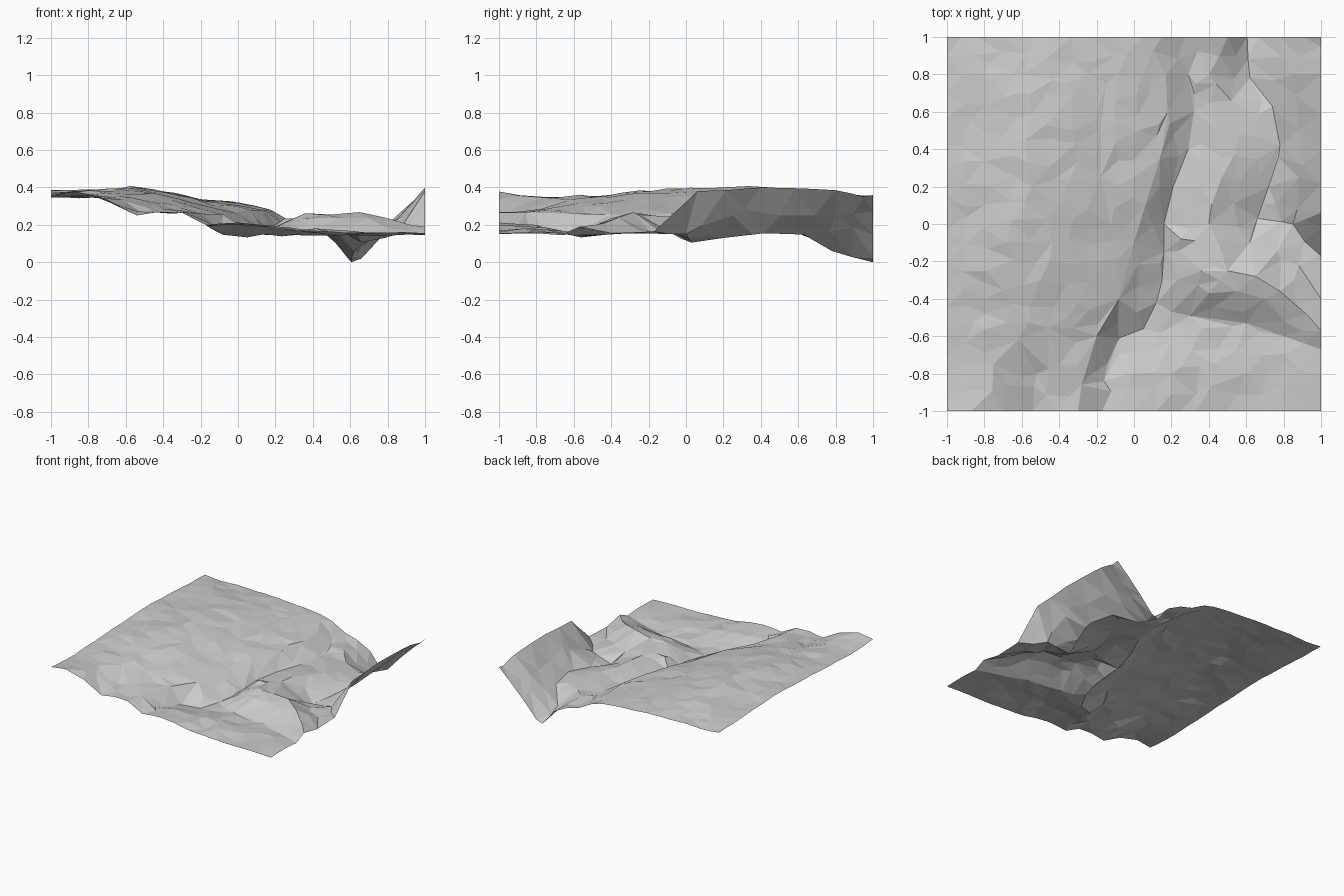
import bpy, random
from mathutils import Vector
from mathutils.geometry import delaunay_2d_cdt
from mathutils.bvhtree import BVHTree

if "Cube" in bpy.data.objects:
    bpy.data.objects.remove(bpy.data.objects["Cube"])

random.seed(4)

# Border profiles of the square terrain sheet
front = [(-1, .36), (-.87, .378), (-.7, .335), (-.54, .25), (-.42, .27), (-.3, .265),
         (-.17, .198), (0, .212), (.12, .2), (.25, .175), (.5, .162), (1, .15)]
back = [(-1, .355), (-.85, .342), (-.7, .35), (-.33, .34), (.05, .31), (.15, .285), (.27, .22),
        (.38, .19), (.5, .13), (.605, 0), (.66, .02), (.78, .15), (1, .36)]
left = [(-.7, .345), (-.45, .355), (-.2, .37), (.3, .385), (.7, .365)]
right = [(-.8, .155), (-.67, .145), (-.57, .19), (-.4, .155), (-.17, .165), (.06, .38), (.4, .4),
         (.8, .385), (.95, .35)]

# Feature lines: high plateau on the left, its terrace and its gully
crest = [(-.68, -.1, .395), (-.55, .2, .4), (-.58, .45, .4), (-.62, .7, .385)]
plateau = [(-.82, .5, .37), (-.8, .1, .38), (-.4, .1, .375), (-.33, .5, .37), (-.35, .75, .36),
           (-.25, -.2, .32), (-.5, -.3, .365), (-.8, -.4, .36)]
terrace = [(-.12, 0, .3), (-.18, .25, .327), (-.18, .5, .33), (-.15, .75, .328)]
shelf = [(0, .25, .305), (.02, .5, .313), (.03, .75, .313)]
gully = [(-.75, -.75, .345), (-.62, -.62, .335), (-.6, -.82, .295), (-.52, -.8, .268),
         (-.4, -.75, .285), (-.35, -.5, .31)]
rim = [(-.28, -.86, .266), (-.2, -.6, .26), (-.08, -.4, .255), (0, -.1, .26), (.06, .1, .28),
       (.14, .35, .278), (.18, .6, .278), (.17, .8, .282)]
# Stream at the foot of the plateau and its side branch
stream = [(-.16, -.84, .192), (-.08, -.61, .147), (.05, -.56, .133), (.12, -.42, .148), (.15, -.3, .155),
          (.16, -.15, .165), (.16, 0, .175), (.21, .2, .185), (.29, .4, .19), (.32, .6, .195),
          (.29, .8, .205)]
branch = [(.3, -.49, .145), (.6, -.53, .147), (.8, -.6, .142)]
foreground = [(-.02, -.8, .2), (.2, -.8, .188), (.6, -.8, .168)]
# Ridge, saddle and the deep valley on the right
ridge = [(.23, -.3, .2), (.36, -.25, .262), (.5, -.25, .255), (.65, -.28, .268),
         (.78, -.36, .24), (.92, -.48, .2)]
spur = [(.25, -.08, .235), (.4, -.37, .235), (.55, -.36, .238), (.7, -.4, .235)]
saddle = [(.4, 0, .235), (.35, .2, .225), (.47, .25, .215), (.45, .5, .2), (.4, .8, .2), (.52, .66, .17)]
valley = [(.61, .88, .03), (.62, .78, .06), (.74, .63, .148), (.78, .42, .155), (.72, .2, .13),
          (.66, .03, .105), (.62, -.1, .17)]
bank = [(.85, .8, .25), (.88, .5, .25), (.88, .25, .25), (.85, 0, .15), (.88, -.22, .155)]

points = [Vector((x, -1, z)) for x, z in front] + [Vector((x, 1, z)) for x, z in back]
points += [Vector((-1, y, z)) for y, z in left] + [Vector((1, y, z)) for y, z in right]
for line in (crest, plateau, shelf, gully, foreground, spur, saddle, bank):
    points += [Vector(p) for p in line]
# Break lines stay as edges of the surface
edges = []
for line in (terrace, rim, stream, branch, ridge, valley):
    start = len(points)
    points += [Vector(p) for p in line]
    edges += [(start + k, start + k + 1) for k in range(len(line) - 1)]


def triangulate(pts):
    """Constrained Delaunay surface over points seen from above."""
    out, _, faces, source, _, _ = delaunay_2d_cdt([p.xy for p in pts], edges, [], 0, 1e-5)
    verts = []
    for v, s in zip(out, source):
        near = pts[s[0]] if s else min(pts, key=lambda p: (p.xy - v).length)
        verts.append(Vector((v.x, v.y, near.z)))
    return verts, [list(f) for f in faces]


# Irregular facets: jittered fill points laid on the coarse surface
coarse = BVHTree.FromPolygons(*triangulate(points))
fixed = list(points)
n = 18
for i in range(n + 1):
    for j in range(n + 1):
        x, y = -1 + 2 * i / n, -1 + 2 * j / n
        edge = i in (0, n) or j in (0, n)
        if i not in (0, n):
            x += random.uniform(-.035, .035)
        if j not in (0, n):
            y += random.uniform(-.035, .035)
        if min((p.xy - Vector((x, y))).length for p in fixed) < .06:
            continue
        hit = coarse.ray_cast(Vector((x * .9999, y * .9999, 2)), Vector((0, 0, -1)))[0]
        if hit:
            bump = random.uniform(-.004, .004) if edge else random.uniform(-.009, .009)
            points.append(Vector((x, y, max(0, hit.z + bump))))

verts, faces = triangulate(points)
mesh = bpy.data.meshes.new("terrain")
mesh.from_pydata(verts, [], faces)
mesh.update()
if sum(p.normal.z for p in mesh.polygons) < 0:
    mesh.flip_normals()

grey = bpy.data.materials.new("light grey ground")
grey.diffuse_color = (.6, .6, .6, 1)
grey.use_nodes = True
grey.node_tree.nodes["Principled BSDF"].inputs["Base Color"].default_value = grey.diffuse_color
mesh.materials.append(grey)
terrain = bpy.data.objects.new("terrain", mesh)
bpy.context.collection.objects.link(terrain)
